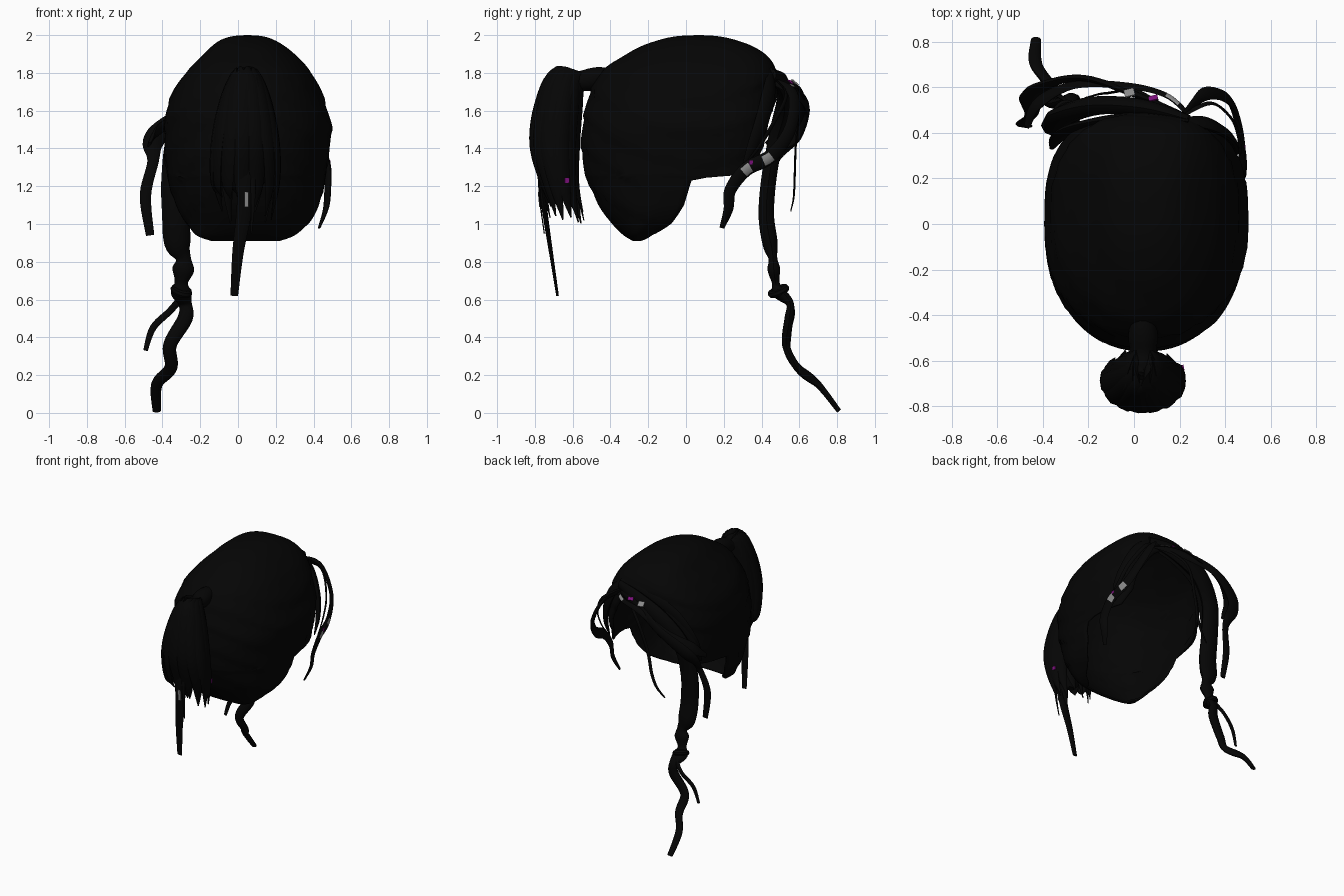
import bpy, bmesh, math, random
from mathutils import Vector

random.seed(4)


def material(name, rgb):
    m = bpy.data.materials.new(name)
    m.diffuse_color = (*rgb, 1)
    return m


BLACK = material("black hair", (0.0015, 0.0015, 0.0015))
GREY = material("grey clip", (0.25, 0.25, 0.25))
PURPLE = material("purple clip", (0.2, 0.005, 0.2))


def make(name, verts, faces, angle=50):
    me = bpy.data.meshes.new(name)
    me.from_pydata([tuple(v) for v in verts], [], faces)
    for m in (BLACK, GREY, PURPLE):
        me.materials.append(m)
    ob = bpy.data.objects.new(name, me)
    bpy.context.collection.objects.link(ob)
    bpy.ops.object.select_all(action='DESELECT')
    ob.select_set(True)
    bpy.context.view_layer.objects.active = ob
    bpy.ops.object.shade_smooth_by_angle(angle=math.radians(angle))
    return ob


def spline(rows, steps):
    """Smooth interpolation through rows of numbers."""
    out = []
    n = len(rows)
    for i in range(n - 1):
        a, b, c, d = (rows[max(i - 1, 0)], rows[i], rows[i + 1], rows[min(i + 2, n - 1)])
        for s in range(steps):
            t = s / steps
            out.append([0.5 * (2 * q + (r - p) * t + (2 * p - 5 * q + 4 * r - w) * t * t
                               + (3 * q - p - 3 * r + w) * t ** 3)
                        for p, q, r, w in zip(a, b, c, d)])
    out.append(list(rows[-1]))
    return out


def lock(name, pts, normal=(0, 1, 0), flat=0.4, sides=8, steps=6, patches=()):
    """Flattened tapering lock; pts are x, y, z, half width; patches are (ring, material)."""
    rows = spline(pts, steps)
    pos = [Vector(r[:3]) for r in rows]
    nrm = Vector(normal)
    verts, faces = [], []
    for i, p in enumerate(pos):
        t = (pos[min(i + 1, len(pos) - 1)] - pos[max(i - 1, 0)]).normalized()
        side = t.cross(nrm).normalized()
        up = side.cross(t)
        w = max(rows[i][3], 0.003)
        for k in range(sides):
            a = 2 * math.pi * k / sides
            verts.append(p + side * w * math.cos(a) + up * max(w * flat, 0.003) * math.sin(a))
    for i in range(len(pos) - 1):
        for k in range(sides):
            j = (k + 1) % sides
            faces.append((i * sides + k, i * sides + j, (i + 1) * sides + j, (i + 1) * sides + k))
    faces.append(tuple(range(sides))[::-1])
    faces.append(tuple(range(len(verts) - sides, len(verts))))
    ob = make(name, verts, faces)
    for ring, mat in patches:
        for k in range(1, 3):
            ob.data.polygons[ring * sides + k].material_index = mat
    return ob


def plate(name, centre, normal, width, height, mat):
    """Thin coloured clip plate facing along normal."""
    bpy.ops.mesh.primitive_cube_add(size=1, location=centre)
    ob = bpy.context.object
    ob.name = name
    ob.scale = (width, height, 0.008)
    ob.rotation_euler = Vector(normal).to_track_quat('Z', 'Y').to_euler()
    ob.data.materials.append(mat)


# Scalp hair: z, left x, right x, back y, front y, middle y, y where the face opening starts
CAP = [
    (2.00, 0.04, 0.06, 0.06, 0.08, 0.07, 1),
    (1.994, -0.03, 0.13, -0.05, 0.17, 0.07, 1),
    (1.975, -0.09, 0.19, -0.14, 0.26, 0.07, 1),
    (1.94, -0.14, 0.25, -0.24, 0.355, 0.07, 1),
    (1.89, -0.19, 0.31, -0.33, 0.43, 0.06, 1),
    (1.82, -0.26, 0.375, -0.435, 0.475, 0.05, 1),
    (1.72, -0.335, 0.435, -0.50, 0.48, 0.03, 0.475),
    (1.60, -0.38, 0.475, -0.535, 0.48, 0.00, 0.455),
    (1.50, -0.39, 0.498, -0.55, 0.47, 0.00, 0.43),
    (1.38, -0.39, 0.482, -0.553, 0.46, -0.02, 0.40),
    (1.27, -0.38, 0.47, -0.535, 0.45, -0.04, 0.33),
    (1.23, -0.37, 0.46, -0.52, 0.42, -0.05, 0.03),
    (1.10, -0.33, 0.43, -0.465, 0.30, -0.10, -0.01),
    (1.00, -0.27, 0.37, -0.39, 0.10, -0.19, -0.08),
    (0.94, -0.22, 0.30, -0.33, -0.05, -0.25, -0.18),
    (0.91, -0.14, 0.22, -0.28, -0.15, -0.26, -0.24),
]
N = 64
verts, faces = [], []
rings = spline([r[:6] for r in CAP], 4)
for i, (z, xl, xr, yb, yf, yc) in enumerate(rings):
    # opening edge, interpolated in a straight line
    a, f = divmod(i, 4)
    e = CAP[a][6] + (CAP[min(a + 1, len(CAP) - 1)][6] - CAP[a][6]) * f / 4
    end = math.pi
    if e < yf - 0.001:
        s = (e - yc) / (yf - yc)
        end -= math.acos(max(0, min(1, s)) ** (1 / 0.68))
    for k in range(N + 1):
        ph = end * (2 * k / N - 1)
        c, sn = math.cos(ph), math.sin(ph)
        p = 0.92 if c > 0 else 0.68
        dx = math.copysign(abs(sn) ** p, sn) * (xr - xl) / 2
        dy = -abs(c) ** p * (yc - yb) if c > 0 else abs(c) ** p * (yf - yc)
        # overlapping swept layers
        y = yc + dy
        layer = ((z + 0.22 * (1 - ((y - 0.05) / 0.55) ** 2)) / 0.17) % 1
        g = 1 + 0.022 * (0.5 - layer) if z < 1.8 else 1
        verts.append(((xl + xr) / 2 + dx * g, yc + dy * g, z))
for i in range(len(rings) - 1):
    for k in range(N):
        a = i * (N + 1) + k
        faces.append((a, a + 1, a + N + 2, a + N + 1))
faces.append(tuple(range(N))[::-1])
cap = make("scalp_hair", verts, faces)
bm = bmesh.new()
bm.from_mesh(cap.data)
bmesh.ops.remove_doubles(bm, verts=bm.verts, dist=0.0003)
bmesh.ops.recalc_face_normals(bm, faces=bm.faces)
if max(bm.faces, key=lambda q: q.calc_center_median().z).normal.z < 0:
    bmesh.ops.reverse_faces(bm, faces=bm.faces)
bm.to_mesh(cap.data)
bm.free()
sol = cap.modifiers.new("thickness", 'SOLIDIFY')
sol.thickness = 0.012
sol.offset = -1

# Ponytail root wrapped with hair
lock("ponytail_root", [(0.04, -0.36, 1.77, 0.05), (0.04, -0.45, 1.775, 0.06),
                       (0.04, -0.50, 1.765, 0.065), (0.04, -0.56, 1.755, 0.06),
                       (0.04, -0.62, 1.74, 0.08), (0.04, -0.68, 1.70, 0.09)],
     normal=(0, 0, 1), flat=0.95, sides=14)

# Ponytail: a ring of locks around a full core
cx = 0.04
lock("ponytail_core", [(cx, -0.56, 1.76, 0.05), (cx, -0.64, 1.75, 0.09), (cx, -0.68, 1.6, 0.13),
                       (cx, -0.70, 1.4, 0.14), (cx, -0.68, 1.25, 0.12), (cx, -0.66, 1.14, 0.03)],
     flat=0.65, sides=14)
COUNT = 13
for i in range(COUNT):
    a = 2 * math.pi * (i + 0.5) / COUNT
    c, s = math.cos(a), math.sin(a)
    tip = random.uniform(0.99, 1.18)
    lock(f"ponytail_lock_{i + 1}", [
        (cx + 0.02 * c, -0.54 + 0.01 * s, 1.77, 0.025),
        (cx + 0.07 * c, -0.63 + 0.075 * s, 1.775 - 0.025 * s, 0.04),
        (cx + 0.125 * c, -0.675 + 0.11 * s, 1.63, 0.05),
        (cx + 0.165 * c, -0.695 + 0.115 * s, 1.42, 0.05),
        (cx + 0.17 * c, -0.67 + 0.09 * s, 1.22, 0.038),
        (cx + 0.14 * c, -0.63 + 0.09 * s, tip, 0.004)],
        normal=(c, s, 0.05))
lock("ponytail_long_lock", [(0.04, -0.78, 1.5, 0.04), (0.045, -0.77, 1.25, 0.045),
                            (0.03, -0.745, 1.05, 0.04), (0.0, -0.715, 0.85, 0.03),
                            (-0.02, -0.68, 0.62, 0.02)], normal=(0, -1, 0), flat=0.35)
lock("ponytail_wisp", [(0.07, -0.78, 1.4, 0.015), (0.08, -0.775, 1.15, 0.012),
                       (0.07, -0.75, 0.95, 0.004)], normal=(0, -1, 0))
plate("ponytail_grey_clip", (0.045, -0.777, 1.13), (0, -1, -0.1), 0.022, 0.08, GREY)
plate("ponytail_side_clip", (0.215, -0.63, 1.23), (1, 0.2, 0), 0.025, 0.025, PURPLE)

# Thick swept fringe ending in a knotted tress
lock("knotted_tress", [
    (0.24, 0.46, 1.79, 0.03), (0.05, 0.51, 1.74, 0.06), (-0.16, 0.52, 1.64, 0.07),
    (-0.30, 0.48, 1.47, 0.07), (-0.335, 0.44, 1.25, 0.07), (-0.33, 0.425, 1.05, 0.072),
    (-0.32, 0.445, 0.9, 0.07), (-0.29, 0.46, 0.82, 0.04), (-0.29, 0.465, 0.76, 0.058),
    (-0.30, 0.475, 0.69, 0.035), (-0.30, 0.49, 0.64, 0.055), (-0.28, 0.55, 0.58, 0.035),
    (-0.28, 0.545, 0.5, 0.04), (-0.36, 0.53, 0.36, 0.036), (-0.355, 0.59, 0.24, 0.034),
    (-0.43, 0.70, 0.15, 0.03), (-0.43, 0.81, 0.01, 0.022)], flat=0.6, sides=10)
lock("tress_wisp", [(-0.29, 0.54, 0.62, 0.02), (-0.36, 0.57, 0.54, 0.018),
                    (-0.45, 0.555, 0.45, 0.018), (-0.49, 0.545, 0.33, 0.012)])
bpy.ops.mesh.primitive_torus_add(location=(-0.30, 0.49, 0.645), rotation=(0.4, 0.3, 0),
                                 major_radius=0.04, minor_radius=0.02,
                                 major_segments=16, minor_segments=8)
knot = bpy.context.object
knot.name = "tress_knot"
knot.data.materials.append(BLACK)
bpy.ops.object.shade_smooth_by_angle()

# Curled locks on the left
lock("left_curl", [
    (0.22, 0.48, 1.75, 0.02), (0.0, 0.57, 1.71, 0.035), (-0.22, 0.64, 1.62, 0.035),
    (-0.39, 0.61, 1.51, 0.05), (-0.45, 0.56, 1.43, 0.055), (-0.45, 0.48, 1.33, 0.03),
    (-0.49, 0.44, 1.15, 0.03), (-0.465, 0.43, 0.94, 0.022)])
lock("left_wisp", [(0.23, 0.49, 1.74, 0.012), (0.14, 0.565, 1.73, 0.015), (-0.02, 0.605, 1.71, 0.02),
                   (-0.26, 0.61, 1.6, 0.025), (-0.42, 0.53, 1.5, 0.04), (-0.47, 0.43, 1.42, 0.02)],
     normal=(0, 0.7, 0.7), patches=((3, 1), (4, 1), (5, 1)))
plate("fringe_grey_clip", (-0.02, 0.575, 1.748), (-0.15, 0.6, 0.75), 0.045, 0.04, GREY)
plate("fringe_purple_clip", (0.085, 0.552, 1.752), (-0.15, 0.6, 0.75), 0.04, 0.025, PURPLE)
lock("face_wisp", [(0.15, 0.51, 1.74, 0.012), (0.0, 0.59, 1.62, 0.014), (-0.08, 0.58, 1.4, 0.014),
                   (-0.11, 0.575, 1.24, 0.014), (-0.15, 0.57, 1.14, 0.012),
                   (-0.21, 0.555, 1.07, 0.006)])

# Loose lock on the right with clips
lock("right_curl", [
    (0.22, 0.48, 1.75, 0.02), (0.31, 0.57, 1.68, 0.03), (0.41, 0.55, 1.50, 0.035),
    (0.455, 0.45, 1.36, 0.038), (0.475, 0.32, 1.29, 0.038), (0.475, 0.235, 1.18, 0.034),
    (0.465, 0.225, 1.08, 0.028), (0.43, 0.19, 0.98, 0.014)],
    normal=(0.9, 0.4, 0), patches=((18, 1), (19, 1), (23, 1), (24, 1)))
plate("right_purple_clip", (0.484, 0.345, 1.325), (1, 0.2, 0), 0.02, 0.02, PURPLE)
lock("right_wisp", [(0.22, 0.48, 1.76, 0.012), (0.34, 0.53, 1.68, 0.014), (0.43, 0.46, 1.53, 0.014),
                    (0.46, 0.38, 1.40, 0.012), (0.47, 0.3, 1.3, 0.006)], normal=(0.6, 0.8, 0))

# Swept hairline locks framing the face opening
for i in range(2):
    d = 0.05 * i
    lock(f"hairline_left_{i + 1}", [
        (0.24, 0.45, 1.80 - d * 0.5, 0.03), (0.02, 0.47, 1.77 - d, 0.05),
        (-0.2, 0.44, 1.67 - d, 0.05), (-0.32, 0.39, 1.5 - d, 0.045), (-0.36, 0.33, 1.36 - d, 0.01)])
lock("hairline_right", [(0.22, 0.45, 1.80, 0.03), (0.32, 0.44, 1.70, 0.05), (0.40, 0.40, 1.54, 0.05),
                        (0.435, 0.35, 1.40, 0.04), (0.44, 0.3, 1.29, 0.01)], normal=(0.7, 0.7, 0))
